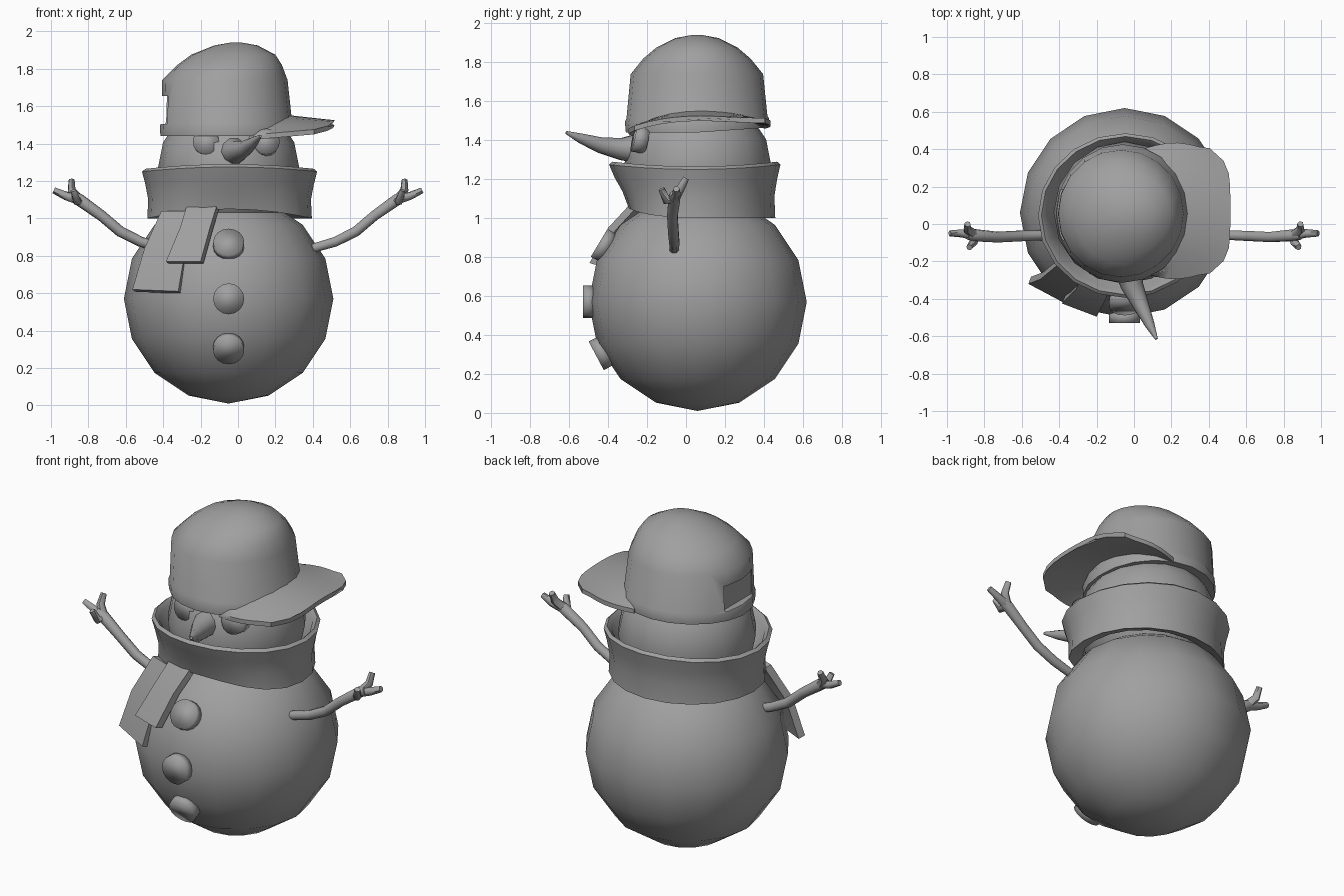
import bpy, bmesh, math
from mathutils import Vector

if "Cube" in bpy.data.objects:
    bpy.data.objects.remove(bpy.data.objects["Cube"])

grey = bpy.data.materials.new("plain_grey")
grey.use_nodes = True
grey.diffuse_color = (0.35, 0.35, 0.35, 1)
grey.node_tree.nodes["Principled BSDF"].inputs["Base Color"].default_value = grey.diffuse_color


def finish(ob, name, angle=60):
    ob.name = ob.data.name = name
    ob.data.materials.clear()
    ob.data.materials.append(grey)
    bpy.ops.object.select_all(action="DESELECT")
    ob.select_set(True)
    bpy.context.view_layer.objects.active = ob
    bpy.ops.object.shade_smooth_by_angle(angle=math.radians(angle))
    return ob


def loft(name, rings, closed=False, angle=60):
    """Skin a list of equal-length rings, capped or joined end to end."""
    bm = bmesh.new()
    vs = [[bm.verts.new(p) for p in ring] for ring in rings]
    n = len(rings[0])
    pairs = list(zip(vs, vs[1:])) + ([(vs[-1], vs[0])] if closed else [])
    for a, b in pairs:
        for i in range(n):
            j = (i + 1) % n
            bm.faces.new((a[i], a[j], b[j], b[i]))
    if not closed:
        bm.faces.new(vs[0])
        bm.faces.new(vs[-1])
    bmesh.ops.recalc_face_normals(bm, faces=bm.faces)
    me = bpy.data.meshes.new(name)
    bm.to_mesh(me)
    bm.free()
    ob = bpy.data.objects.new(name, me)
    bpy.context.collection.objects.link(ob)
    return finish(ob, name, angle)


def tube(name, pts, radii, n=8):
    """Round limb through points, with a radius at each."""
    pts = [Vector(p) for p in pts]
    rings = []
    for i, (p, r) in enumerate(zip(pts, radii)):
        d = (pts[min(i + 1, len(pts) - 1)] - pts[max(i - 1, 0)]).normalized()
        u = d.cross(Vector((0.3, 0.9, -0.3)) if abs(d.y) < 0.7 else Vector((0, 0, 1))).normalized()
        v = d.cross(u)
        turns = [2 * math.pi * k / n for k in range(n)]
        rings.append([p + r * (math.cos(t) * u + math.sin(t) * v) for t in turns])
    return loft(name, rings)


def ball(name, loc, r):
    bpy.ops.mesh.primitive_uv_sphere_add(segments=16, ring_count=8, radius=r, location=loc)
    return finish(bpy.context.object, name)


def disc(name, loc, r, depth, direction):
    """Button-like disc facing a direction, shaded soft all over."""
    bpy.ops.mesh.primitive_cylinder_add(vertices=16, radius=r, depth=depth, location=loc)
    ob = bpy.context.object
    ob.rotation_euler = Vector(direction).to_track_quat("Z", "Y").to_euler()
    return finish(ob, name, 120)


# Body and head
CENTRE = Vector((-0.05, 0.06, 0.57))
ball("body", CENTRE, 0.56)
ball("head", (-0.05, 0.06, 1.26), 0.38)

# Buttons, set along the belly
for label, deg in (("top", 31), ("middle", 0), ("bottom", -28)):
    a = math.radians(deg)
    d = Vector((0, -math.cos(a), math.sin(a)))
    disc(label + "_button", CENTRE + d * 0.56, 0.083, 0.06, d)

# Eyes
for label, x in (("right", -0.168), ("left", 0.15)):
    disc(label + "_eye", (x, -0.235, 1.405), 0.07, 0.07, (x * 0.7, -1, 0.2))

# Nose, a bent carrot shape
tube("nose", [(-0.03, -0.22, 1.36), (-0.01, -0.33, 1.355), (0.04, -0.44, 1.375),
              (0.085, -0.54, 1.41), (0.12, -0.615, 1.44)],
     [0.085, 0.06, 0.042, 0.026, 0.008], 10)

# Arms with three twig fingers
WRIST = (0.85, -0.06, 1.10)
for label, s in (("left", 1), ("right", -1)):
    def side(*pts):
        return [(s * x, y, z) for x, y, z in pts]
    tube(label + "_arm", side((0.40, -0.06, 0.84), (0.52, -0.06, 0.875), (0.63, -0.065, 0.93),
                              (0.73, -0.07, 1.015), WRIST, (0.89, -0.06, 1.12)),
         [0.026, 0.028, 0.029, 0.029, 0.033, 0.025])
    for i, (mid, tip) in enumerate((((0.89, -0.03, 1.15), (0.89, 0.0, 1.205)),
                                    ((0.92, -0.05, 1.12), (0.985, -0.05, 1.15)),
                                    ((0.86, -0.10, 1.09), (0.88, -0.125, 1.15)))):
        tube(f"{label}_finger_{i + 1}", side(WRIST, mid, tip), [0.028, 0.023, 0.017], 6)

# Scarf collar: (height, radius, how much it is the lower edge)
rings = []
for z, r, low in ((1.03, 0.36, 1), (1.0, 0.44, 1), (1.1, 0.435, 0.5), (1.18, 0.45, 0.15),
                  (1.25, 0.468, 0), (1.265, 0.45, 0), (1.24, 0.425, 0), (1.12, 0.39, 0.3)):
    ring = []
    for k in range(20):
        a = 2 * math.pi * k / 20
        c, sn = math.cos(a), math.sin(a)
        front = max(0, -sn) ** 2
        ring.append((-0.045 + r * c, 0.045 + (r * 0.94 - 0.075 * low * front) * sn,
                     z + 0.05 * low * front + 0.025 * (1 - low) * sn * sn))
    rings.append(ring)
loft("scarf_collar", rings, closed=True)


# Scarf tails: each row is the left and right edge of the strip
def strip(name, rows):
    inner = Vector((0.015, 0.038, -0.012))
    rings = []
    for a, b in rows:
        a, b = Vector(a), Vector(b)
        rings.append([a, b, b + inner, a + inner])
    return loft(name, rings, angle=40)


strip("short_scarf_tail", [((-0.27, -0.25, 1.08), (-0.11, -0.28, 1.08)),
                           ((-0.31, -0.35, 0.95), (-0.15, -0.40, 0.95)),
                           ((-0.385, -0.425, 0.77), (-0.20, -0.495, 0.77))])
strip("long_scarf_tail", [((-0.41, -0.22, 1.04), (-0.25, -0.28, 1.04)),
                          ((-0.50, -0.295, 0.84), (-0.28, -0.395, 0.84)),
                          ((-0.565, -0.32, 0.62), (-0.32, -0.45, 0.61))])

# Cap crown: (height, centre x, radius x, radius y)
rings = []
for z, cx, rx, ry in ((1.45, -0.06, 0.30, 0.30), (1.44, -0.06, 0.355, 0.365), (1.495, -0.06, 0.358, 0.37),
                      (1.51, -0.06, 0.35, 0.362), (1.74, -0.07, 0.335, 0.34), (1.82, -0.045, 0.28, 0.275),
                      (1.875, -0.025, 0.225, 0.21), (1.925, -0.01, 0.115, 0.11), (1.94, -0.01, 0.03, 0.03)):
    low = max(0, 1 - (z - 1.44) / 0.2)
    angles = [2 * math.pi * k / 20 for k in range(20)]
    rings.append([(cx + rx * math.cos(a), 0.056 + ry * math.sin(a),
                   z + low * 0.025 * max(0, math.sin(a))) for a in angles])
crown = loft("cap_crown", rings)

# Opening at the back of the cap
bpy.ops.mesh.primitive_cube_add(size=1, location=(-0.43, 0.05, 1.58))
cutter = bpy.context.object
cutter.scale = (0.12, 0.27, 0.15)
cutter.hide_render = True
cut = crown.modifiers.new("opening", "BOOLEAN")
cut.object = cutter
cut.solver = "EXACT"
bpy.context.view_layer.objects.active = crown
bpy.ops.object.modifier_apply(modifier=cut.name)
bpy.data.objects.remove(cutter)
finish(crown, "cap_crown")

# Cap brim: arched sections running out to a rounded front edge
rings = []
for i in range(7):
    t = i / 6
    top, under = [], []
    for j in range(11):
        s = j / 5 - 1
        x = 0.06 + t * (0.455 - 0.11 * abs(s) ** 5)
        y = 0.07 + (0.335 + 0.03 * math.sin(math.pi * min(1, t * 1.1))) * s
        mid = 1.575 - 0.05 * t
        edge = 1.465 + 0.03 * t + 0.02 * s
        z = mid + (edge - mid) * abs(s) ** 1.8
        top.append((x, y, z))
        under.append((x, y, z - 0.026))
    rings.append(top + under[::-1])
loft("cap_brim", rings)
